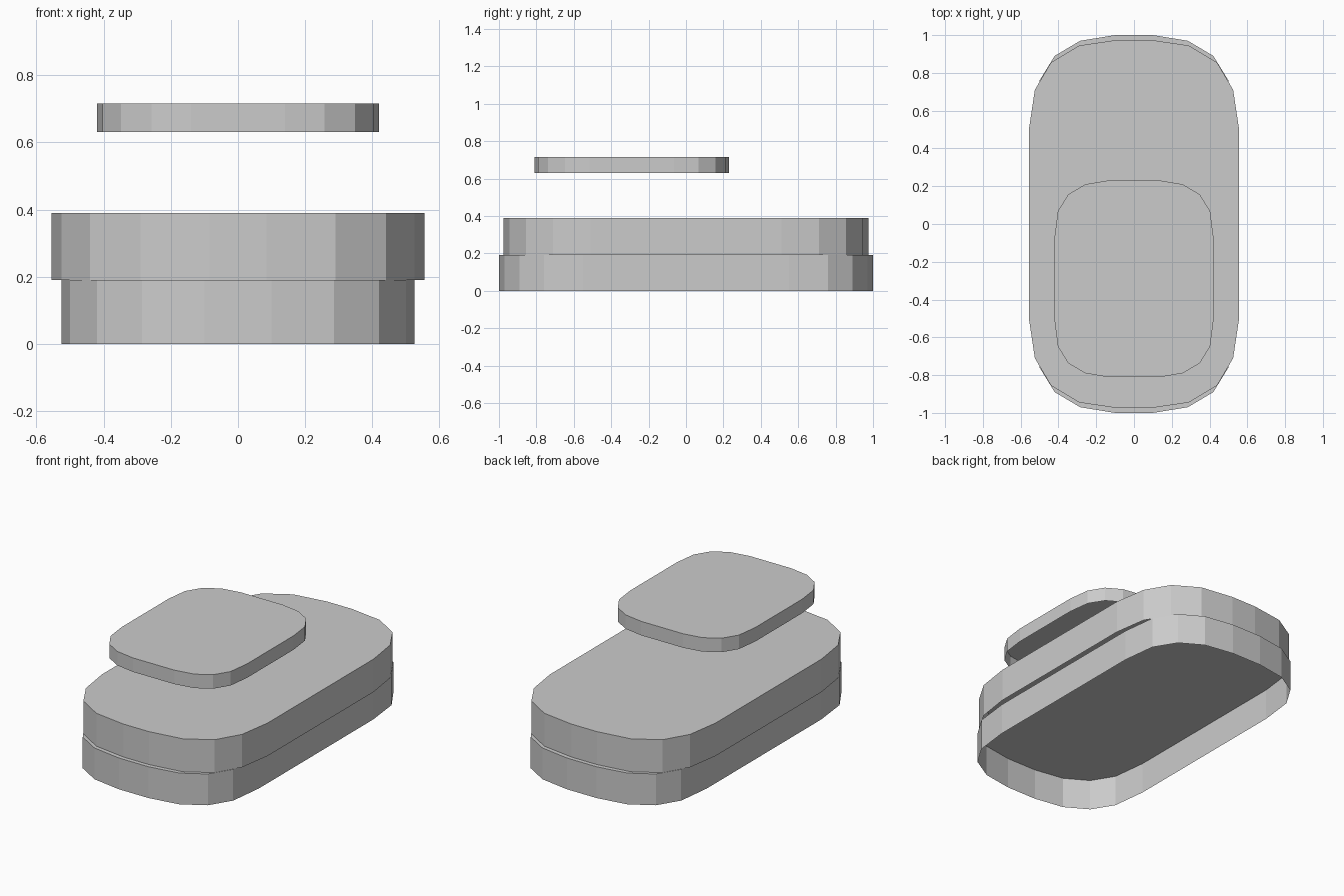
import bpy
import bmesh

if "Cube" in bpy.data.objects:
    bpy.data.objects.remove(bpy.data.objects["Cube"])


def shell(name, corner, z0, z1, cy=0.0):
    """Rounded slab with a closed top and open underside; corner = one quadrant."""
    quarter = list(corner)
    outline = quarter + [(-x, y) for x, y in reversed(quarter)]
    outline += [(-x, -y) for x, y in outline]
    bm = bmesh.new()
    low = [bm.verts.new((x, y + cy, z0)) for x, y in outline]
    top = [bm.verts.new((x, y + cy, z1)) for x, y in outline]
    bm.faces.new(top)
    n = len(outline)
    for i in range(n):
        j = (i + 1) % n
        bm.faces.new((low[i], low[j], top[j], top[i]))
    mesh = bpy.data.meshes.new(name)
    bm.to_mesh(mesh)
    bm.free()
    obj = bpy.data.objects.new(name, mesh)
    bpy.context.collection.objects.link(obj)
    return obj


# Lower body: slightly longer and narrower
shell("lower_body", [(0.525, 0.55), (0.50, 0.76), (0.42, 0.89),
                     (0.285, 0.97), (0.10, 1.0)], 0.0, 0.19)

# Upper body: slightly shorter and wider
shell("upper_body", [(0.555, 0.51), (0.525, 0.71), (0.44, 0.855),
                     (0.29, 0.945), (0.085, 0.975)], 0.19, 0.39)

# Floating top plate, set toward the front
shell("top_plate", [(0.42, 0.225), (0.403, 0.358), (0.348, 0.447),
                    (0.258, 0.50), (0.14, 0.52)], 0.63, 0.715, cy=-0.29)
